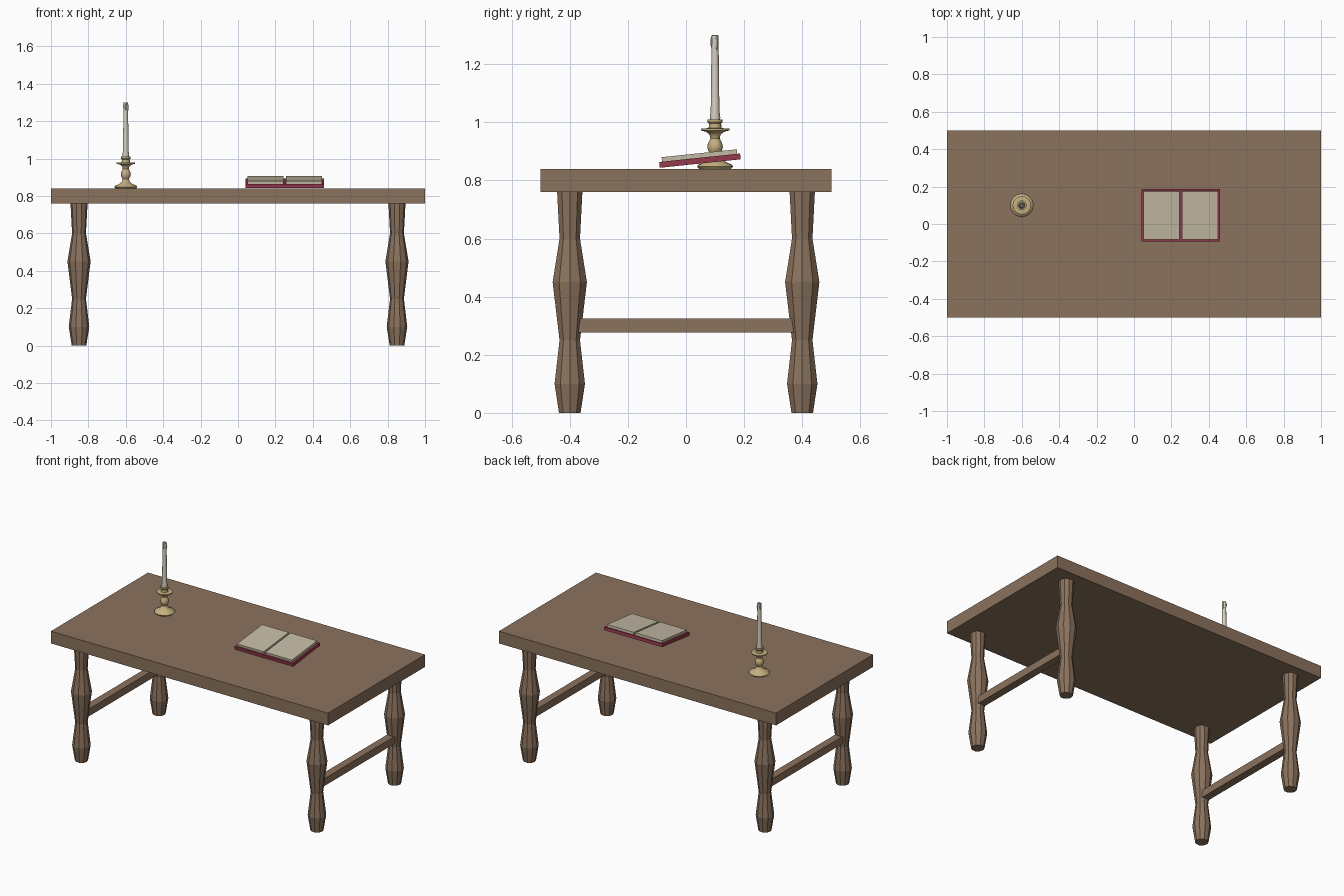
import bpy, bmesh
from math import sin, cos, pi, radians
from mathutils import Matrix, Vector

if "Cube" in bpy.data.objects:
    bpy.data.objects.remove(bpy.data.objects["Cube"])


def material(name, rgb):
    m = bpy.data.materials.new(name)
    m.diffuse_color = (*rgb, 1)
    m.use_nodes = True
    m.node_tree.nodes["Principled BSDF"].inputs["Base Color"].default_value = m.diffuse_color
    return m


wood = material("wood", (0.26, 0.17, 0.11))
brass = material("brass", (0.55, 0.43, 0.21))
wax = material("wax", (0.66, 0.62, 0.52))
cover_red = material("cover_red", (0.30, 0.04, 0.07))
paper = material("paper", (0.56, 0.50, 0.38))
soot = material("soot", (0.04, 0.035, 0.03))


def finish(name, bm, mat, matrix=Matrix(), smooth=False):
    bmesh.ops.recalc_face_normals(bm, faces=bm.faces)
    me = bpy.data.meshes.new(name)
    bm.to_mesh(me)
    bm.free()
    me.materials.append(mat)
    ob = bpy.data.objects.new(name, me)
    ob.matrix_world = matrix
    bpy.context.collection.objects.link(ob)
    if smooth:
        bpy.ops.object.select_all(action='DESELECT')
        ob.select_set(True)
        bpy.context.view_layer.objects.active = ob
        bpy.ops.object.shade_smooth_by_angle(angle=radians(35))
    return ob


def box(name, size, loc, mat, matrix=Matrix()):
    bm = bmesh.new()
    bmesh.ops.create_cube(bm, size=1)
    bmesh.ops.scale(bm, vec=size, verts=bm.verts)
    bmesh.ops.translate(bm, vec=loc, verts=bm.verts)
    return finish(name, bm, mat, matrix)


def turned(name, profile, sides, loc, mat, smooth=False):
    """Turned part from (radius, z) pairs, capped at both ends."""
    bm = bmesh.new()
    rings = [[bm.verts.new((r * cos(2 * pi * i / sides), r * sin(2 * pi * i / sides), z))
              for i in range(sides)] for r, z in profile]
    for a, b in zip(rings, rings[1:]):
        for i in range(sides):
            j = (i + 1) % sides
            bm.faces.new((a[i], a[j], b[j], b[i]))
    bm.faces.new(rings[0])
    bm.faces.new(rings[-1])
    return finish(name, bm, mat, Matrix.Translation(loc), smooth)


# Table top
box("table_top", (2, 1, 0.08), (0, 0, 0.80), wood)

# Turned legs and side stretchers
leg = [(0.039, 0), (0.055, 0.10), (0.037, 0.25), (0.062, 0.45), (0.037, 0.60), (0.046, 0.765)]
for sx, side in ((-1, "left"), (1, "right")):
    for sy, end in ((-1, "front"), (1, "back")):
        turned(f"{end}_{side}_leg", leg, 10, (sx * 0.85, sy * 0.4, 0), wood)
    box(f"{side}_stretcher", (0.05, 0.8, 0.048), (sx * 0.85, 0, 0.301), wood)

# Candlestick: dished foot, knop, drip pan and socket
spot = Vector((-0.6, 0.1, 0.84))
stick = [(0.055, 0), (0.062, 0.008), (0.058, 0.014), (0.032, 0.026), (0.021, 0.036),
         (0.017, 0.050), (0.024, 0.064), (0.027, 0.075), (0.024, 0.088), (0.016, 0.104),
         (0.019, 0.117), (0.030, 0.127), (0.049, 0.132), (0.049, 0.138), (0.022, 0.140),
         (0.021, 0.155), (0.026, 0.161), (0.026, 0.170), (0.016, 0.170)]
turned("candlestick", stick, 16, spot, brass, True)

# Candle with flared foot and hollowed tip
candle = [(0.017, 0.160), (0.018, 0.178), (0.015, 0.200), (0.012, 0.450), (0.012, 0.458),
          (0.009, 0.460), (0.004, 0.452)]
turned("candle", candle, 12, spot, wax, True)
turned("wick", [(0.002, 0.445), (0.0015, 0.460)], 6, spot, soot)

# Wax drips running from the tip
for k, (ang, length) in enumerate(((30, 0.024), (150, 0.017), (270, 0.020))):
    bm = bmesh.new()
    bmesh.ops.create_uvsphere(bm, u_segments=8, v_segments=6, radius=1)
    bmesh.ops.scale(bm, vec=(0.004, 0.004, length), verts=bm.verts)
    a = radians(ang)
    at = spot + Vector((0.012 * cos(a), 0.012 * sin(a), 0.456 - length))
    finish(f"wax_drip_{k + 1}", bm, wax, Matrix.Translation(at), True)

# Open book, tilted up at the back
tilt = Matrix.Translation((0.25, 0.048, 0.868)) @ Matrix.Rotation(radians(6), 4, 'X')
box("book_cover", (0.42, 0.28, 0.02), (0, 0, 0), cover_red, tilt)
for sx, side in ((-1, "left"), (1, "right")):
    box(f"{side}_pages", (0.192, 0.26, 0.016), (sx * 0.102, 0, 0.0175), paper, tilt)
